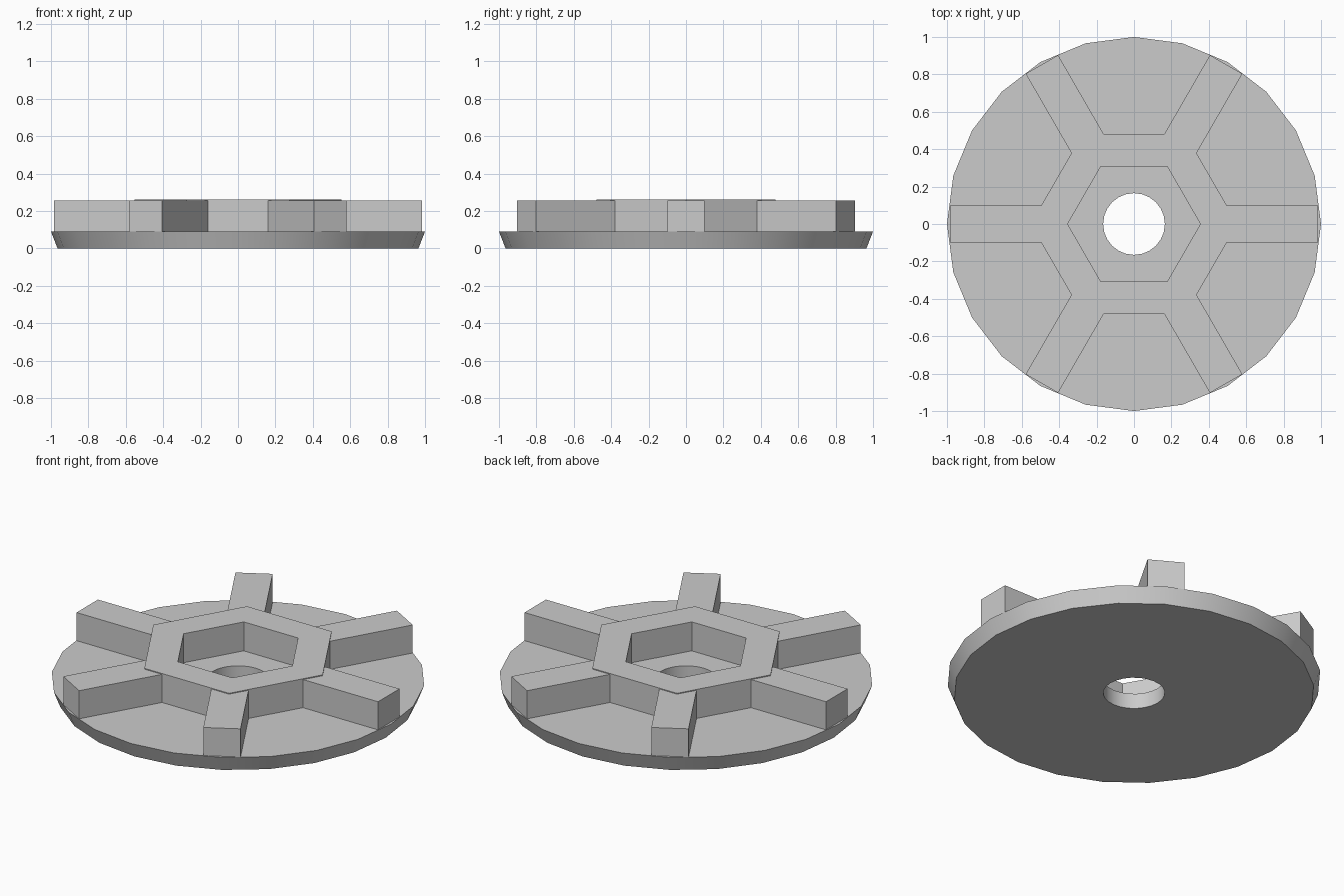
import bpy
import bmesh
from math import cos, sin, pi, radians
from mathutils import Matrix

cube = bpy.data.objects.get("Cube")
if cube:
    bpy.data.objects.remove(cube, do_unlink=True)

grey = bpy.data.materials.new("plain_grey")
grey.use_nodes = True
colour = (0.6, 0.6, 0.6, 1)
grey.diffuse_color = colour
grey.node_tree.nodes["Principled BSDF"].inputs["Base Color"].default_value = colour


def finish(name, bm, smooth=False):
    bmesh.ops.recalc_face_normals(bm, faces=bm.faces)
    mesh = bpy.data.meshes.new(name)
    bm.to_mesh(mesh)
    bm.free()
    mesh.materials.append(grey)
    obj = bpy.data.objects.new(name, mesh)
    bpy.context.collection.objects.link(obj)
    if smooth:
        bpy.ops.object.select_all(action="DESELECT")
        obj.select_set(True)
        bpy.context.view_layer.objects.active = obj
        bpy.ops.object.shade_smooth_by_angle(angle=radians(30))
    return obj


def revolve(name, profile, sides, smooth=False):
    """Turn a closed (radius, height) profile around the z axis."""
    bm = bmesh.new()
    rings = [[bm.verts.new((r * cos(2 * pi * i / sides), r * sin(2 * pi * i / sides), z))
              for i in range(sides)] for r, z in profile]
    for k, ring in enumerate(rings):
        following = rings[(k + 1) % len(rings)]
        for i in range(sides):
            j = (i + 1) % sides
            bm.faces.new((ring[i], ring[j], following[j], following[i]))
    return finish(name, bm, smooth)


# Base disc with a flared rim and a round centre hole
BASE_TOP = 0.09
revolve("base_disc", [(0.165, 0), (0.965, 0), (1.0, BASE_TOP), (0.165, BASE_TOP)], 24, True)

# Raised hexagonal collar around the hole
revolve("hex_collar", [(0.355, BASE_TOP), (0.553, BASE_TOP), (0.553, 0.261), (0.355, 0.261)], 6)

# Six radial ribs running out from the collar corners
INNER, OUTER, WIDTH, LOW, HIGH = 0.42, 0.985, 0.2, 0.086, 0.256
for n in range(6):
    bm = bmesh.new()
    bmesh.ops.create_cube(bm, size=1)
    place = (Matrix.Rotation(n * pi / 3, 4, "Z")
             @ Matrix.Translation(((INNER + OUTER) / 2, 0, (LOW + HIGH) / 2))
             @ Matrix.Diagonal((OUTER - INNER, WIDTH, HIGH - LOW, 1)))
    bmesh.ops.transform(bm, matrix=place, verts=bm.verts)
    finish(f"radial_rib_{n + 1}", bm)
